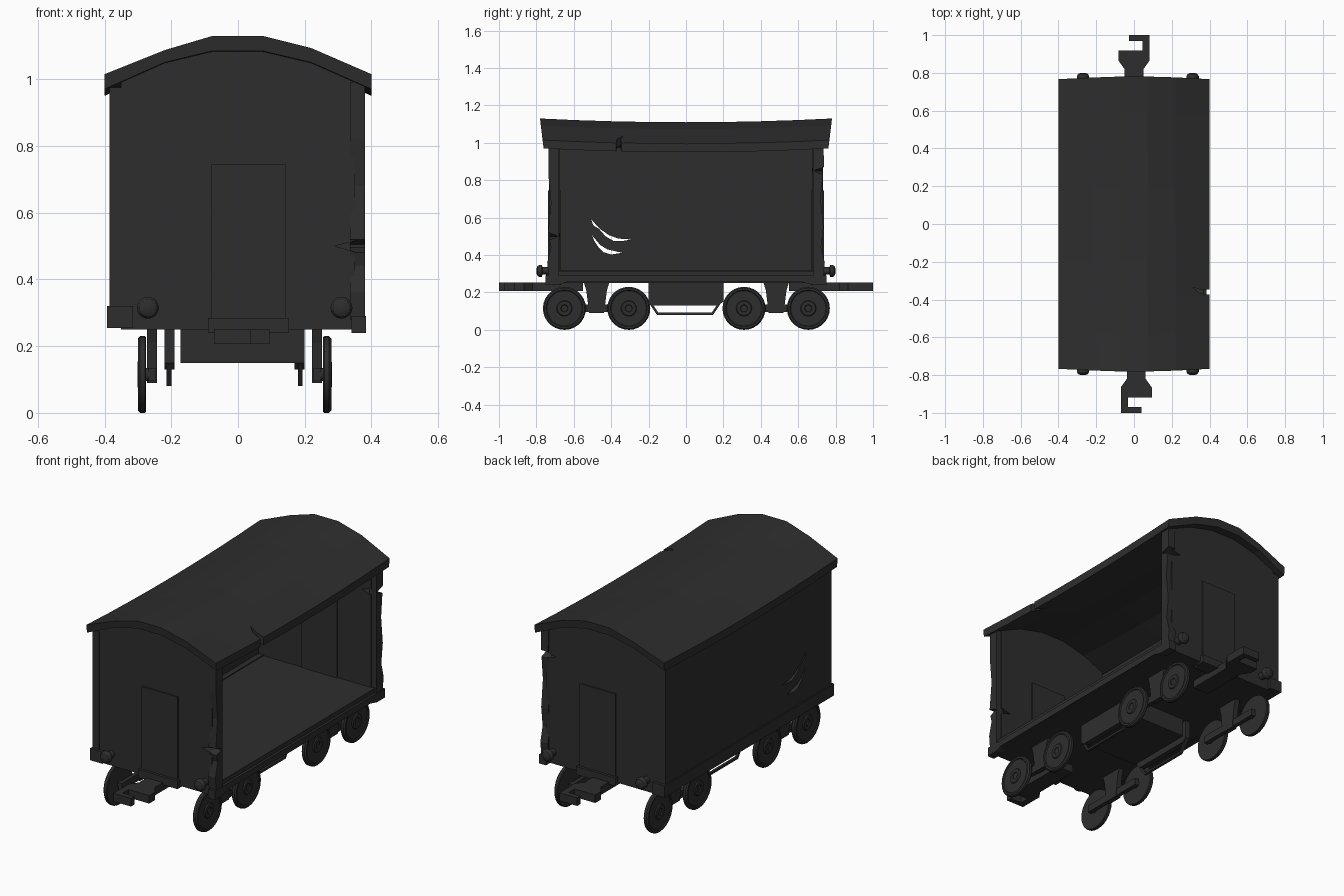
import bpy, bmesh, math

if "Cube" in bpy.data.objects:
    bpy.data.objects.remove(bpy.data.objects["Cube"])

mat = bpy.data.materials.new("charcoal")
mat.diffuse_color = (0.027, 0.027, 0.027, 1)
mat.use_nodes = True
mat.node_tree.nodes["Principled BSDF"].inputs["Base Color"].default_value = mat.diffuse_color


def finish(name, bm):
    bmesh.ops.recalc_face_normals(bm, faces=bm.faces)
    me = bpy.data.meshes.new(name)
    bm.to_mesh(me)
    bm.free()
    me.materials.append(mat)
    ob = bpy.data.objects.new(name, me)
    bpy.context.collection.objects.link(ob)
    return ob


def loft(name, rings):
    """Skin closed rings of points and cap both ends."""
    bm = bmesh.new()
    vs = [[bm.verts.new(p) for p in r] for r in rings]
    n = len(vs[0])
    for a, b in zip(vs, vs[1:]):
        for i in range(n):
            j = (i + 1) % n
            bm.faces.new((a[i], a[j], b[j], b[i]))
    bm.faces.new(vs[0])
    bm.faces.new(vs[-1])
    return finish(name, bm)


def prism(name, axis, pts, a, b):
    """Extrude a 2D outline along an axis from a to b."""
    def place(p, d):
        return {'x': (d, p[0], p[1]), 'y': (p[0], d, p[1]), 'z': (p[0], p[1], d)}[axis]
    return loft(name, [[place(p, d) for p in pts] for d in (a, b)])


def box(name, x, y, z):
    return prism(name, 'z', [(x[0], y[0]), (x[1], y[0]), (x[1], y[1]), (x[0], y[1])], *z)


def lathe(name, axis, centre, profile, sides):
    """Revolve (radius, distance) pairs around an x or y axis through centre."""
    rings = []
    for r, d in profile:
        ring = []
        for i in range(sides):
            t = 2 * math.pi * i / sides
            u, v = r * math.cos(t), r * math.sin(t)
            o = (d, u, v) if axis == 'x' else (u, d, v)
            ring.append([c + k for c, k in zip(centre, o)])
        rings.append(ring)
    ob = loft(name, rings)
    bpy.ops.object.select_all(action='DESELECT')
    ob.select_set(True)
    bpy.context.view_layer.objects.active = ob
    bpy.ops.object.shade_smooth_by_angle()
    return ob


def cut(ob, cutter):
    cutter.hide_render = True
    m = ob.modifiers.new("cut", 'BOOLEAN')
    m.operation, m.solver, m.object = 'DIFFERENCE', 'EXACT', cutter
    bpy.context.view_layer.objects.active = ob
    bpy.ops.object.modifier_apply(modifier=m.name)
    bpy.data.objects.remove(cutter)


# Arched, sagging roof with a crack in the right eave
top = [(-0.4, 1.015), (-0.22, 1.087), (-0.075, 1.13), (0.072, 1.13), (0.22, 1.093), (0.4, 1.015)]
under = [(0.4, 0.97), (0.22, 1.05), (0.072, 1.085), (-0.075, 1.085), (-0.22, 1.05), (-0.4, 0.97)]
rings = []
for i in range(9):
    k = -1 + i / 4
    sag = 0.02 * (1 - k * k)
    rings.append([(x, k * (0.765 + 0.12 * (z - 1.0)), z - sag) for x, z in top + under])
roof = loft("roof", rings)
cut(roof, prism("roof_crack", 'z', [(0.43, -0.343), (0.36, -0.35), (0.31, -0.335),
                                    (0.35, -0.368), (0.43, -0.377)], 0.9, 1.2))

# Floor and side sills
box("floor", (-0.35, 0.37), (-0.73, 0.73), (0.25, 0.315))
box("left_sill", (-0.392, -0.315), (-0.748, 0.748), (0.255, 0.32))
prism("right_sill", 'x', [(-0.75, 0.24), (-0.68, 0.24), (-0.64, 0.255), (0.62, 0.255), (0.68, 0.24),
                          (0.75, 0.24), (0.75, 0.29), (-0.75, 0.29)], 0.34, 0.383)

# Solid left wall with two claw slashes
wall = box("left_wall", (-0.385, -0.345), (-0.732, 0.732), (0.28, 0.975))
slashes = [
    [(-0.508, 0.592), (-0.46, 0.54), (-0.41, 0.505), (-0.36, 0.488), (-0.29, 0.483),
     (-0.34, 0.475), (-0.385, 0.474), (-0.43, 0.5), (-0.465, 0.54), (-0.495, 0.558)],
    [(-0.502, 0.505), (-0.46, 0.455), (-0.42, 0.43), (-0.34, 0.412), (-0.4, 0.403),
     (-0.44, 0.415), (-0.47, 0.445), (-0.49, 0.475)]]
for s in slashes:
    cut(wall, prism("slash", 'x', s, -0.5, -0.2))

# Ends: walls, cracked posts, doors, steps, buffers, couplers
for end, s, crack in (("front", -1, 0.5), ("back", 1, 0.85)):
    outline = [(-0.35, 0.25), (0.35, 0.25), (0.35, crack - 0.018), (0.29, crack),
               (0.35, crack + 0.015), (0.35, 1.0)]
    outline += [(x, z + 0.008) for x, z in under[1:5]] + [(-0.35, 1.0)]
    prism(end + "_wall", 'y', outline, s * 0.73, s * 0.675)
    post = [(0.68, 0.28), (0.735, 0.28), (0.742, 0.36), (0.722, 0.44)]
    if crack > 0.6:
        post += [(0.735, 0.55), (0.72, 0.7)]
    post += [(0.732, crack - 0.02), (0.69, crack - 0.004), (0.69, crack + 0.004), (0.738, crack + 0.02)]
    if crack < 0.6:
        post += [(0.722, 0.68), (0.735, 0.82)]
    post += [(0.735, 0.992), (0.68, 0.992)]
    prism(end + "_right_post", 'x', [(s * y, z) for y, z in post], 0.335, 0.38)
    box(end + "_door", (-0.08, 0.142), (s * 0.669, s * 0.737), (0.24, 0.745))
    box(end + "_step", (-0.09, 0.153), (s * 0.70, s * 0.752), (0.24, 0.285))
    for side, x in (("left", -0.27), ("right", 0.31)):
        lathe(f"{end}_{side}_buffer", 'y', (x, 0, 0.315),
              [(0.02, s * 0.72), (0.02, s * 0.768), (0.033, s * 0.77), (0.033, s * 0.783),
               (0.026, s * 0.794), (0.012, s * 0.8)], 16)
    hook = [(-0.05, 0.55), (0.05, 0.55), (0.05, 0.82), (0.082, 0.865), (0.082, 1.0), (-0.027, 1.0),
            (-0.027, 0.97), (0.045, 0.97), (0.045, 0.918), (-0.082, 0.918), (-0.082, 0.865), (-0.05, 0.82)]
    off = 0.0 if s > 0 else 0.012
    prism(end + "_coupler", 'z', [(s * x + off, s * y) for x, y in hook], 0.207, 0.252)

# Underframe box between the wheel sets
box("underframe_box", (-0.172, 0.172), (-0.2, 0.2), (0.15, 0.255))

# Running gear, repeated per side
CX = -0.01
for side, s in (("left", -1), ("right", 1)):
    def xs(a, b):
        return CX + s * a, CX + s * b

    prism(side + "_bracket", 'x', [(-0.2, 0.255), (-0.2, 0.15), (-0.18, 0.13), (0.17, 0.13),
                                   (0.2, 0.15), (0.2, 0.255)], *xs(0.18, 0.21))
    prism(side + "_truss_rod", 'x', [(-0.195, 0.14), (-0.155, 0.08), (0.145, 0.08), (0.185, 0.14),
                                     (0.17, 0.14), (0.138, 0.092), (-0.148, 0.092), (-0.18, 0.14)],
          *xs(0.19, 0.204))
    for end, c in (("front", -0.478), ("back", 0.482)):
        prism(f"{side}_{end}_hanger", 'x',
              [(c - 0.07, 0.26), (c - 0.055, 0.21), (c - 0.04, 0.09), (c + 0.04, 0.09),
               (c + 0.055, 0.21), (c + 0.07, 0.26)], *xs(0.232, 0.262))
        box(f"{side}_{end}_axle_bar", xs(0.235, 0.258), (c - 0.195, c + 0.195), (0.095, 0.135))
        for pos, y in (("outer", -0.172), ("inner", 0.172)):
            lathe(f"{side}_{end}_{pos}_wheel", 'x', (CX, c + y, 0.115),
                  [(0.02, s * 0.25), (0.02, s * 0.265), (0.112, s * 0.265), (0.115, s * 0.269),
                   (0.115, s * 0.283), (0.108, s * 0.29), (0.098, s * 0.29), (0.094, s * 0.285),
                   (0.042, s * 0.285), (0.038, s * 0.291), (0.02, s * 0.291), (0.017, s * 0.286),
                   (0.005, s * 0.286)], 28)
